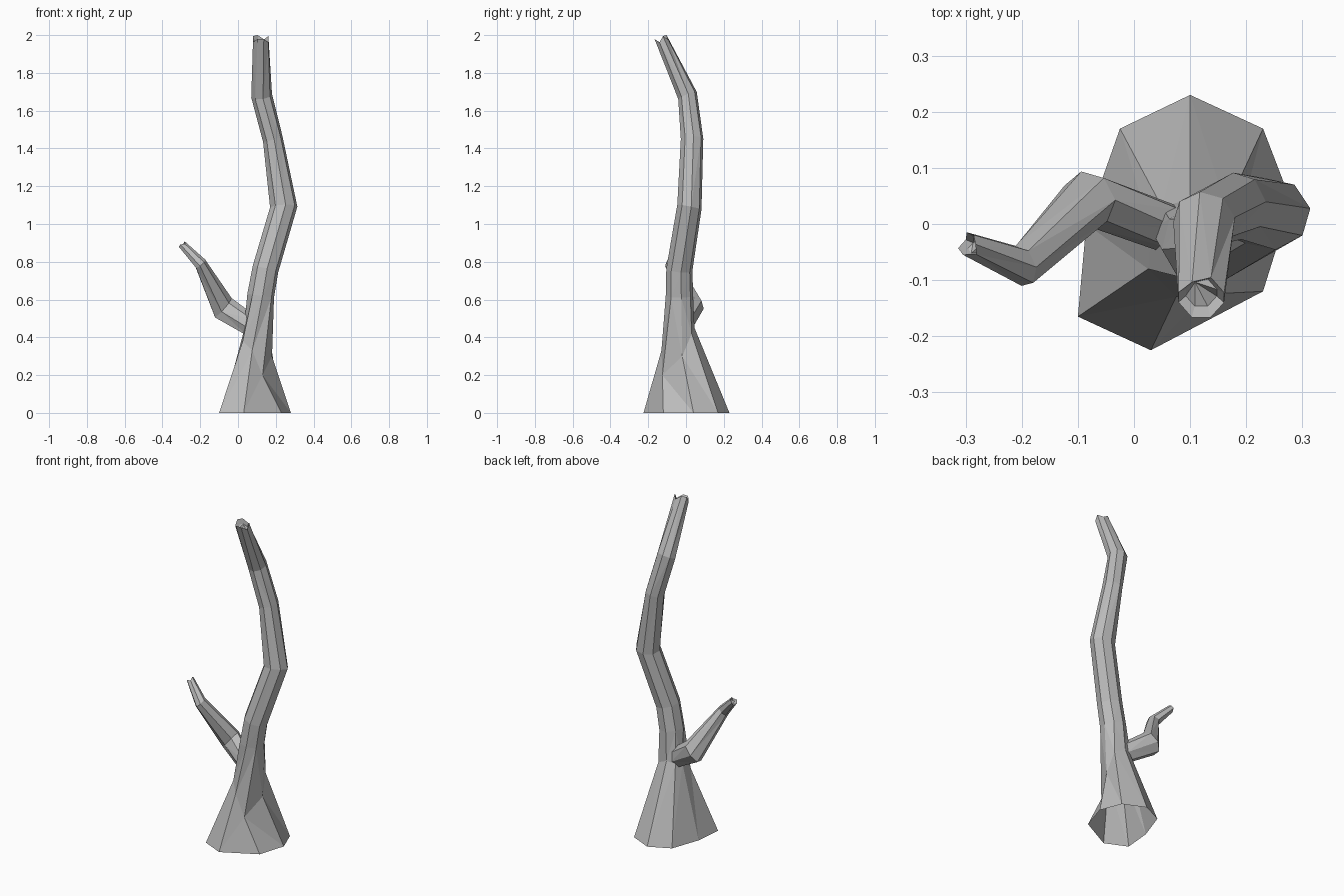
import bpy, bmesh, math
from mathutils import Vector

if "Cube" in bpy.data.objects:
    bpy.data.objects.remove(bpy.data.objects["Cube"])

bark = bpy.data.materials.new("grey bark")
bark.use_nodes = True
bark.diffuse_color = (0.5, 0.5, 0.5, 1)
bark.node_tree.nodes["Principled BSDF"].inputs["Base Color"].default_value = (0.5, 0.5, 0.5, 1)


def ring(centre, normal, side, width, depth, count, start):
    """Points of an ellipse across a limb; width runs along the side direction."""
    n = Vector(normal).normalized()
    u = Vector(side)
    u = (u - n * u.dot(n)).normalized()
    v = n.cross(u)
    points = []
    for k in range(count):
        a = math.radians(start) + math.tau * k / count
        points.append(Vector(centre) + u * width * math.cos(a) + v * depth * math.sin(a))
    return points


def broken_end(points, axis, drop):
    """Jagged rim, then a smaller ring sunk inside the limb."""
    axis = Vector(axis).normalized()
    mid = sum(points, Vector()) / len(points)
    rim = [p - axis * (drop * 0.5 if k % 3 == 1 else 0) for k, p in enumerate(points)]
    inner = [mid + (p - mid) * 0.68 - axis * drop * 0.6 for p in rim]
    return [rim, inner]


def skin(name, rings, cap_start=False):
    bm = bmesh.new()
    loops = [[bm.verts.new(p) for p in r] for r in rings]
    for a, b in zip(loops, loops[1:]):
        for k in range(len(a)):
            j = (k + 1) % len(a)
            bm.faces.new((a[k], a[j], b[j], b[k]))
    bm.faces.new(loops[-1])
    if cap_start:
        bm.faces.new(list(reversed(loops[0])))
    bmesh.ops.triangulate(bm, faces=bm.faces[:])
    mesh = bpy.data.meshes.new(name)
    bm.to_mesh(mesh)
    bm.free()
    mesh.materials.append(bark)
    obj = bpy.data.objects.new(name, mesh)
    bpy.context.collection.objects.link(obj)


# Trunk: flared open foot, uneven top of the flare, then bending sections
foot = [(0.28, 0.04, 0), (0.23, 0.17, 0), (0.10, 0.23, 0), (-0.025, 0.17, 0),
        (-0.085, 0, 0), (-0.10, -0.165, 0), (0.03, -0.225, 0), (0.23, -0.12, 0)]
flare = [(0.18, -0.02, 0.30), (0.165, 0.03, 0.42), (0.10, 0.045, 0.45), (0.05, 0.03, 0.44),
         (0.03, -0.01, 0.43), (0.025, -0.08, 0.38), (0.075, -0.13, 0.33), (0.13, -0.125, 0.20)]
trunk = [[Vector(p) for p in foot], [Vector(p) for p in flare]]
# centre, normal, half width, half depth
sections = [((0.12, -0.035, 0.62), (0.15, 0, 1), 0.072, 0.073),
            ((0.145, -0.035, 0.76), (0.25, 0.1, 1), 0.07, 0.07),
            ((0.242, 0.018, 1.09), (-0.05, 0.2, 1), 0.073, 0.066),
            ((0.184, 0.032, 1.45), (-0.3, -0.05, 1), 0.054, 0.06),
            ((0.125, 0.008, 1.68), (-0.15, -0.4, 1), 0.056, 0.053)]
for centre, normal, width, depth in sections:
    trunk.append(ring(centre, normal, (1, 0, 0), width, depth, 8, 8))
tip_axis = (0, -0.35, 1)
trunk += broken_end(ring((0.12, -0.135, 1.99), tip_axis, (1, 0, 0), 0.044, 0.036, 8, 22), tip_axis, 0.05)
skin("trunk", trunk)

# Side branch: leaves the trunk, bends upward at the elbow, then at the wrist
branch = []
for centre, normal, width, depth in [((0.07, -0.01, 0.46), (-1, 0.2, 0.35), 0.045, 0.06),
                                     ((-0.08, 0.045, 0.555), (-0.9, -0.2, 0.8), 0.05, 0.07),
                                     ((-0.20, -0.075, 0.79), (-0.7, -0.3, 0.8), 0.038, 0.034)]:
    branch.append(ring(centre, normal, (0, 1, 0), width, depth, 7, 10))
branch_axis = (-0.75, 0.2, 0.75)
branch += broken_end(ring((-0.298, -0.035, 0.893), branch_axis, (0, 1, 0), 0.021, 0.022, 7, 10), branch_axis, 0.03)
skin("side_branch", branch, cap_start=True)
